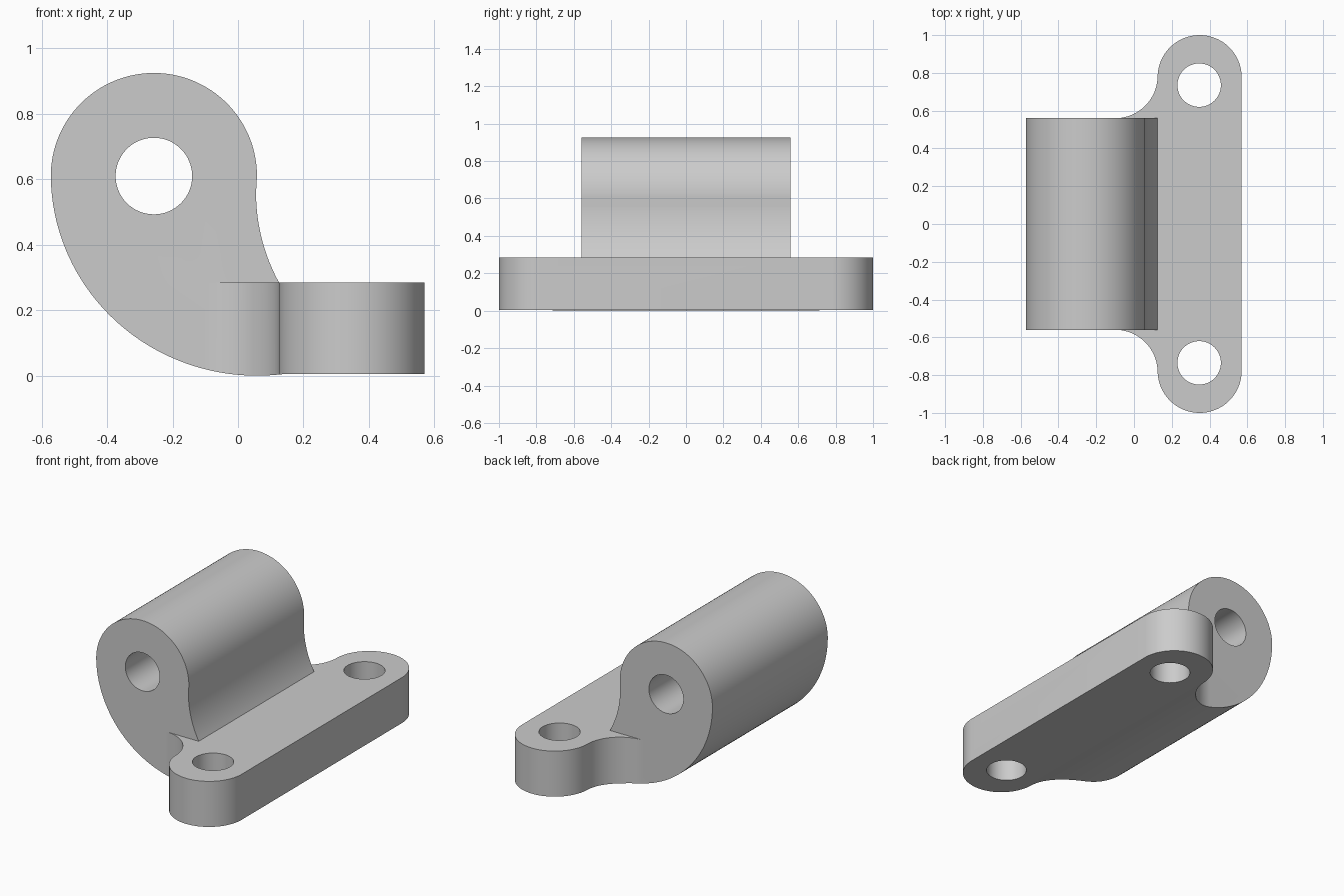
import bpy
import bmesh
from math import sin, cos, radians, asin
from mathutils import Vector

cube = bpy.data.objects.get("Cube")
if cube:
    bpy.data.objects.remove(cube, do_unlink=True)

metal = bpy.data.materials.new("light_grey_metal")
metal.use_nodes = True
GREY = (0.6, 0.6, 0.6, 1)
metal.diffuse_color = GREY
metal.node_tree.nodes["Principled BSDF"].inputs["Base Color"].default_value = GREY


def arc(cx, cy, rx, ry, start, end, n):
    """Points along an elliptical arc, angles in degrees."""
    angles = [radians(start + (end - start) * i / n) for i in range(n + 1)]
    return [(cx + rx * cos(a), cy + ry * sin(a)) for a in angles]


def prism(name, outline, low, high, axis):
    """Extrude an outline along z (outline in xy) or along y (outline in xz)."""
    place = (lambda a, b, h: Vector((a, b, h))) if axis == "Z" else (lambda a, b, h: Vector((a, h, b)))
    bm = bmesh.new()
    face = bm.faces.new([bm.verts.new(place(a, b, low)) for a, b in outline])
    extruded = bmesh.ops.extrude_face_region(bm, geom=[face])["geom"]
    top = [v for v in extruded if isinstance(v, bmesh.types.BMVert)]
    bmesh.ops.translate(bm, verts=top, vec=place(0, 0, high - low))
    bmesh.ops.remove_doubles(bm, verts=bm.verts, dist=1e-5)
    bmesh.ops.recalc_face_normals(bm, faces=bm.faces)
    mesh = bpy.data.meshes.new(name)
    bm.to_mesh(mesh)
    bm.free()
    mesh.materials.append(metal)
    obj = bpy.data.objects.new(name, mesh)
    bpy.context.collection.objects.link(obj)
    return obj


def combine(target, tool, operation):
    """Apply a boolean and discard the tool."""
    tool.hide_render = True
    mod = target.modifiers.new(operation.title(), "BOOLEAN")
    mod.operation = operation
    mod.solver = "EXACT"
    mod.object = tool
    bpy.context.view_layer.objects.active = target
    bpy.ops.object.modifier_apply(modifier=mod.name)
    bpy.data.objects.remove(tool, do_unlink=True)


# Main dimensions
PLATE_TOP, PLATE_BOTTOM = 0.285, 0.005
INNER, OUTER = 0.125, 0.57
BARREL = 0.56
EYE = (-0.257, 0.61)

# Side profile: eye, concave neck, plate and rounded underside
neck_r = 0.575
neck_sweep = asin((0.56 - PLATE_TOP) / neck_r) * 57.29578
profile = arc(*EYE, 0.315, 0.315, 180, 0, 64)
profile += arc(0.055 + neck_r, 0.56, neck_r, neck_r, 180, 180 + neck_sweep, 16)
profile += [(OUTER, PLATE_TOP), (OUTER, PLATE_BOTTOM), (0.14, PLATE_BOTTOM)]
profile += arc(0.058, 0.615, 0.63, 0.615, 275, 181, 48)
bracket = prism("hinge_bracket", profile, -1.1, 1.1, "Y")

# Plan outline: rounded lugs blended into the barrel by fillets
lug_x, lug_r = (INNER + OUTER) / 2, (OUTER - INNER) / 2
half = arc(lug_x, 1 - lug_r, lug_r, lug_r, 0, 180, 48)
half[0] = (OUTER + 0.0005, 1 - lug_r)
half += arc(-0.1, BARREL + 0.225, 0.225, 0.225, 0, -90, 24)
half += [(-0.7, BARREL)]
outline = half + [(x, -y) for x, y in reversed(half)]
combine(bracket, prism("plan_cutter", outline, -0.2, 1.2, "Z"), "INTERSECT")

# Clear the space above the plate beyond each end of the barrel
for side in (-1, 1):
    ends = sorted((side * BARREL, side * 1.3))
    box = [(-0.8, ends[0]), (0.8, ends[0]), (0.8, ends[1]), (-0.8, ends[1])]
    combine(bracket, prism("end_cutter", box, PLATE_TOP, 1.4, "Z"), "DIFFERENCE")

# Pin bore and the two bolt holes
bore = arc(*EYE, 0.117, 0.117, 0, 360, 64)[:-1]
combine(bracket, prism("bore_cutter", bore, -1.2, 1.2, "Y"), "DIFFERENCE")
for side in (-1, 1):
    hole = arc(0.345, side * 0.735, 0.115, 0.115, 0, 360, 48)[:-1]
    combine(bracket, prism("bolt_cutter", hole, -0.3, 0.6, "Z"), "DIFFERENCE")

# Smooth curves with crisp edges
bpy.ops.object.select_all(action="DESELECT")
bracket.select_set(True)
bpy.context.view_layer.objects.active = bracket
bpy.ops.object.shade_smooth_by_angle(angle=radians(25))
